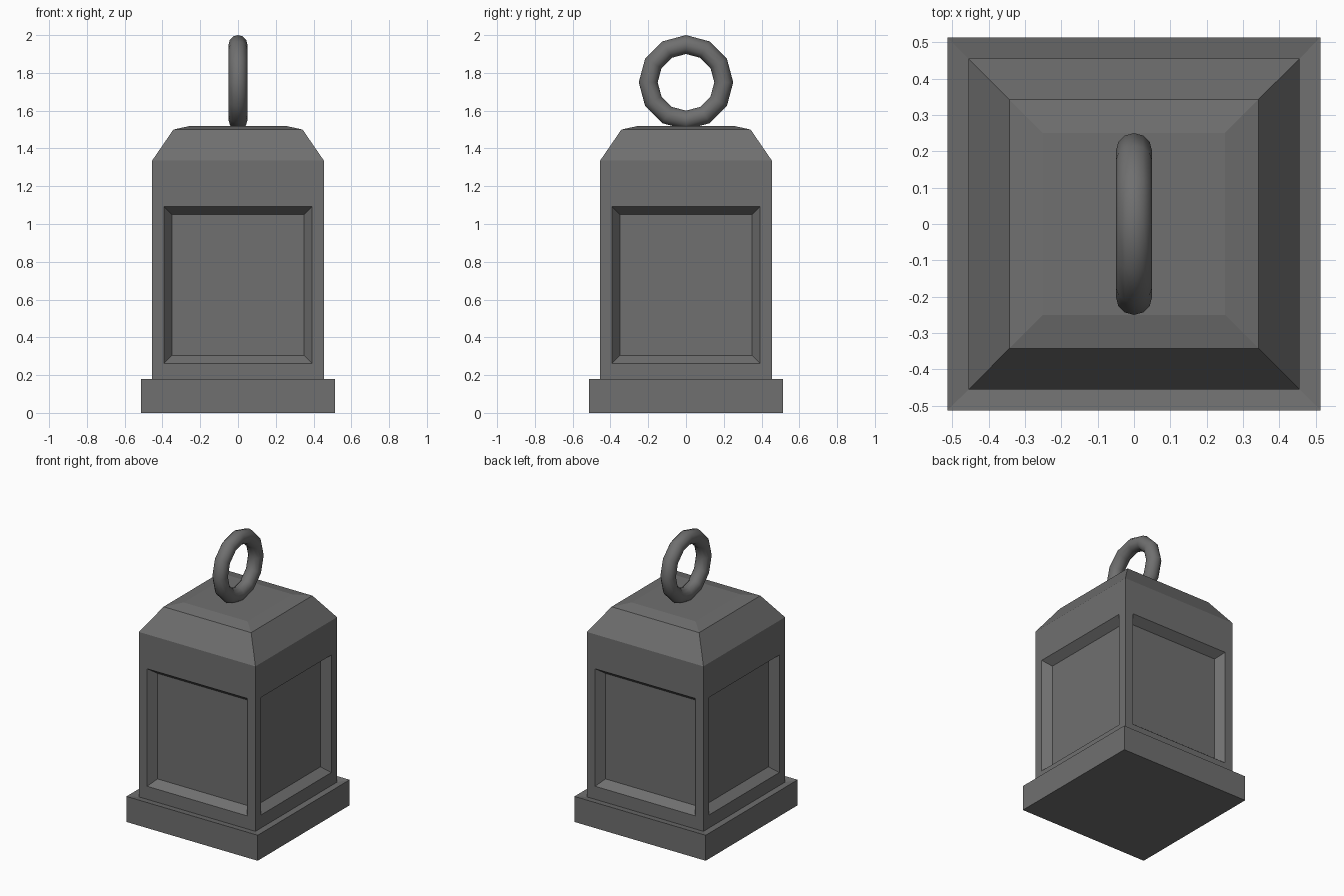
import bpy
import bmesh
import math

cube = bpy.data.objects.get("Cube")
if cube:
    bpy.data.objects.remove(cube)

# Single dull iron colour
iron = bpy.data.materials.new("dark_iron")
iron.use_nodes = True
colour = (0.16, 0.16, 0.16, 1)
iron.diffuse_color = colour
iron.node_tree.nodes["Principled BSDF"].inputs["Base Color"].default_value = colour


def square_ring(bm, half, z):
    return [bm.verts.new((sx * half, sy * half, z))
            for sx, sy in ((-1, -1), (1, -1), (1, 1), (-1, 1))]


# Weight body: square profile lofted upward as (half width, height)
profile = [(0.513, 0), (0.513, 0.18), (0.455, 0.17), (0.455, 1.335),
           (0.342, 1.5), (0.25, 1.52)]
bm = bmesh.new()
rings = [square_ring(bm, half, z) for half, z in profile]
bm.faces.new(rings[0][::-1])
bm.faces.new(rings[-1])
walls = []
for level, (low, high) in enumerate(zip(rings, rings[1:])):
    for i in range(4):
        j = (i + 1) % 4
        face = bm.faces.new((low[i], low[j], high[j], high[i]))
        if level == 2:
            walls.append(face)
bm.normal_update()

# Recessed panel with a sloping frame on each wall
for wall in walls:
    bmesh.ops.inset_individual(bm, faces=[wall], thickness=0.09)
    for v in wall.verts:
        v.co.z = 1.092 if v.co.z > 0.7 else 0.262
    bm.normal_update()
    bmesh.ops.inset_individual(bm, faces=[wall], thickness=0.06, depth=-0.055)

mesh = bpy.data.meshes.new("weight_body")
bm.to_mesh(mesh)
bm.free()
mesh.materials.append(iron)
body = bpy.data.objects.new("weight_body", mesh)
bpy.context.collection.objects.link(body)

# Lifting ring standing across the top
bpy.ops.mesh.primitive_torus_add(
    major_segments=12, minor_segments=12, major_radius=0.2, minor_radius=0.05,
    location=(0, 0, 1.75), rotation=(0, math.pi / 2, 0))
ring = bpy.context.object
ring.name = "lifting_ring"
ring.data.materials.append(iron)
bpy.ops.object.shade_smooth()
